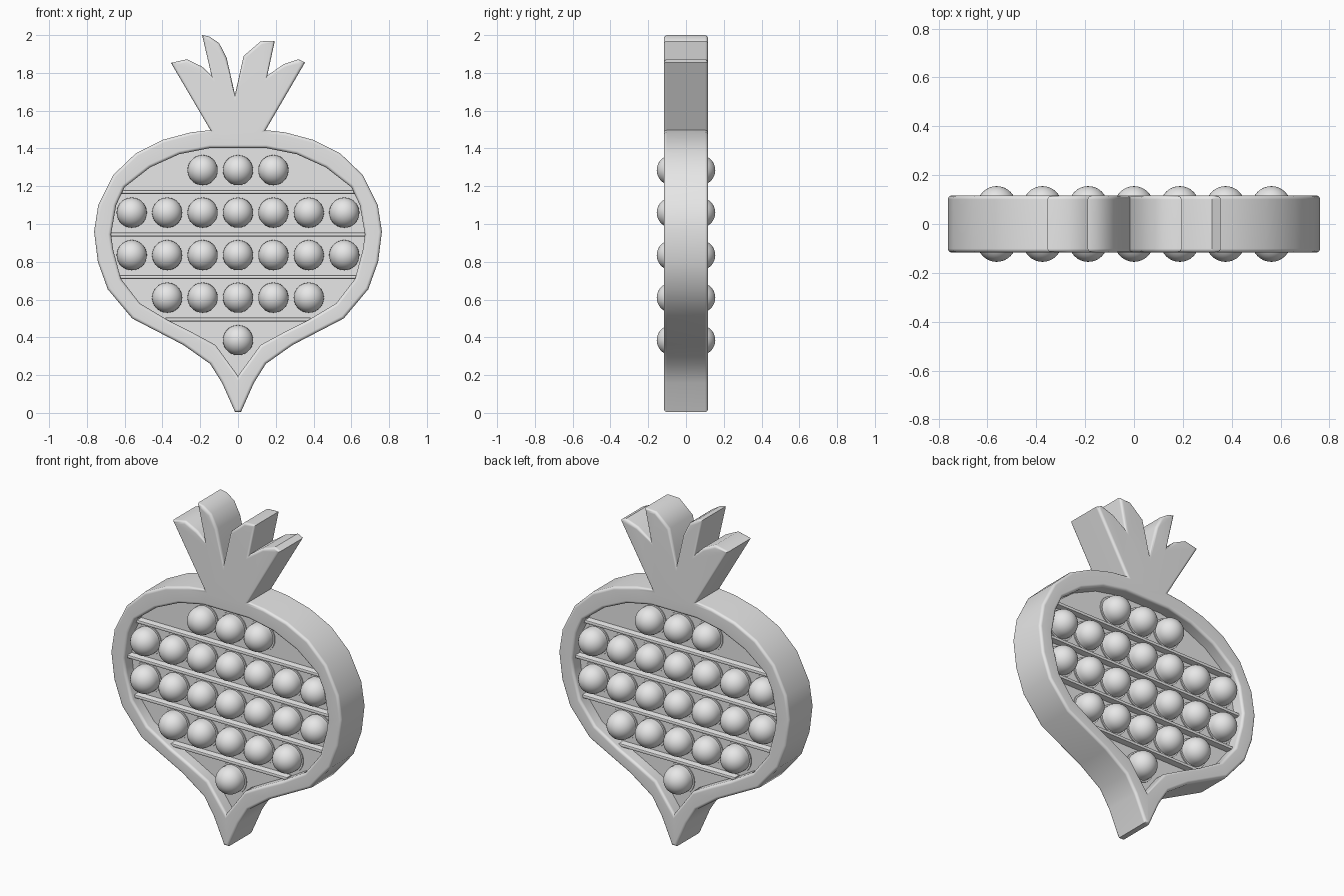
import bpy, bmesh, math
from mathutils import Vector

cube = bpy.data.objects.get("Cube")
if cube:
    bpy.data.objects.remove(cube, do_unlink=True)

grey = bpy.data.materials.new("light_grey_silicone")
grey.use_nodes = True
grey.diffuse_color = (0.8, 0.8, 0.8, 1)
grey.node_tree.nodes["Principled BSDF"].inputs["Base Color"].default_value = (0.8, 0.8, 0.8, 1)

HALF = 0.117     # half thickness of the frame
PANEL = 0.045    # half thickness of the recessed panel
ROUND = 0.016    # edge rounding


def add_object(name, mesh):
    obj = bpy.data.objects.new(name, mesh)
    bpy.context.collection.objects.link(obj)
    return obj


def finish(name, bm, angle=40):
    bmesh.ops.recalc_face_normals(bm, faces=bm.faces)
    mesh = bpy.data.meshes.new(name)
    bm.to_mesh(mesh)
    bm.free()
    mesh.materials.append(grey)
    obj = add_object(name, mesh)
    bpy.ops.object.select_all(action='DESELECT')
    obj.select_set(True)
    bpy.context.view_layer.objects.active = obj
    bpy.ops.object.shade_smooth_by_angle(angle=math.radians(angle))
    return obj


def offset(points, d):
    """Shift a clockwise outline inwards by d, with limited mitres."""
    result = []
    for i, p in enumerate(points):
        a = (p - points[i - 1]).normalized()
        b = (points[(i + 1) % len(points)] - p).normalized()
        na, nb = Vector((a.y, -a.x)), Vector((b.y, -b.x))
        m = (na + nb).normalized()
        result.append(p + m * d * min(2.5, 1 / max(m.dot(na), 0.1)))
    return result


def skin(bm, points, layers):
    """Join copies of an outline at (inset, y) layers; return the end loops."""
    loops = [[bm.verts.new((p.x, y, p.y)) for p in offset(points, d)] for d, y in layers]
    n = len(points)
    for lo, hi in zip(loops, loops[1:]):
        for i in range(n):
            j = (i + 1) % n
            bm.faces.new((lo[i], lo[j], hi[j], hi[i]))
    return loops[0], loops[-1]


def loop_edges(bm, loop):
    return [bm.edges.get((v, loop[i - 1])) for i, v in enumerate(loop)]


# Outlines, clockwise seen from the front: left half of the bulb, then the leaves
bulb = [(-.016, .005), (-.085, .16), (-.148, .26), (-.29, .36), (-.56, .50), (-.69, .655),
        (-.742, .80), (-.762, .96), (-.74, 1.10), (-.66, 1.26), (-.54, 1.375),
        (-.40, 1.445), (-.25, 1.485), (-.146, 1.497)]
leaves = [(-.355, 1.853), (-.27, 1.872), (-.19, 1.833), (-.14, 1.785), (-.19, 2.0), (-.153, 1.993),
          (-.10, 1.958), (-.06, 1.88), (-.016, 1.685), (.03, 1.89), (.12, 1.967), (.195, 1.97),
          (.155, 1.785), (.24, 1.845), (.32, 1.872), (.355, 1.855)]
opening = [(-.12, .36), (-.25, .43), (-.37, .49), (-.52, .58), (-.62, .71), (-.66, .86),
           (-.672, .945), (-.645, 1.10), (-.60, 1.195), (-.465, 1.30), (-.31, 1.37), (-.15, 1.402)]


def mirrored(half):
    return [(-x, z) for x, z in reversed(half)]


outer = [Vector(p) for p in bulb + leaves + mirrored(bulb)]
inner = [Vector(p) for p in [(0, .196)] + opening + mirrored(opening)]

# Frame with leaves: rounded outer and inner walls joined by flat caps
arc = [(ROUND * (1 - math.cos(t)), HALF - ROUND * (1 - math.sin(t)))
       for t in (math.radians(a) for a in (0, 30, 60, 90))]
layers = [(d, -y) for d, y in reversed(arc)] + arc
bm = bmesh.new()
outer_ends = skin(bm, outer, layers)
inner_ends = skin(bm, inner, [(-d, y) for d, y in layers])
for o, i in zip(outer_ends, inner_ends):
    bmesh.ops.triangle_fill(bm, use_beauty=True, edges=loop_edges(bm, o) + loop_edges(bm, i))
frame = finish("frame_with_leaves", bm)
frame.modifiers.new("even_shading", 'WEIGHTED_NORMAL').keep_sharp = True

# Recessed panel, tucked slightly into the frame
bm = bmesh.new()
for end in skin(bm, inner, [(-.01, -PANEL), (-.01, PANEL)]):
    bmesh.ops.triangle_fill(bm, use_beauty=True, edges=loop_edges(bm, end))
finish("panel", bm, 20)


def half_width(z):
    for (x1, z1), (x2, z2) in zip(opening, opening[1:]):
        if z1 <= z <= z2:
            return -(x1 + (x2 - x1) * (z - z1) / (z2 - z1))
    return 0


# Ridges between the rows, on both sides
for n, z in enumerate((1.17, .945, .72, .495)):
    bm = bmesh.new()
    bmesh.ops.create_cube(bm, size=1)
    for v in bm.verts:
        v.co.x *= 2 * half_width(z) + .01
        v.co.y *= .17
        v.co.z = v.co.z * .02 + z
    bmesh.ops.bevel(bm, geom=[e for e in bm.edges if abs(e.verts[0].co.x - e.verts[1].co.x) > .1],
                    offset=.006, segments=2, affect='EDGES', profile=.5)
    finish(f"ridge_{n + 1}", bm)

# Bubble: a rim, a short skirt and a dome, turned about the y axis
R, CENTRE = .08, .075
profile = [(.09, PANEL - .01), (.09, PANEL + .006), (R, PANEL + .006)]
profile += [(R * math.cos(t), CENTRE + R * math.sin(t))
            for t in (math.pi / 2 * k / 8 for k in range(9))]
bm = bmesh.new()
verts = [bm.verts.new((r, -y, 0)) for r, y in profile]
edges = [bm.edges.new(pair) for pair in zip(verts, verts[1:])]
bmesh.ops.spin(bm, geom=verts + edges, axis=(0, 1, 0), cent=(0, 0, 0),
               angle=math.tau, steps=28, use_duplicate=False)
bmesh.ops.remove_doubles(bm, verts=bm.verts, dist=.0005)
first = finish("bubble", bm)
bubble_mesh = first.data
bpy.data.objects.remove(first)

for row, (z, count) in enumerate(((1.285, 3), (1.06, 7), (.835, 7), (.61, 5), (.385, 1))):
    for k in range(count):
        for side, turn in (("front", 0), ("back", math.pi)):
            bubble = add_object(f"{side}_bubble_{row + 1}_{k + 1}", bubble_mesh)
            bubble.location = ((k - (count - 1) / 2) * .1875, 0, z)
            bubble.rotation_euler.z = turn
